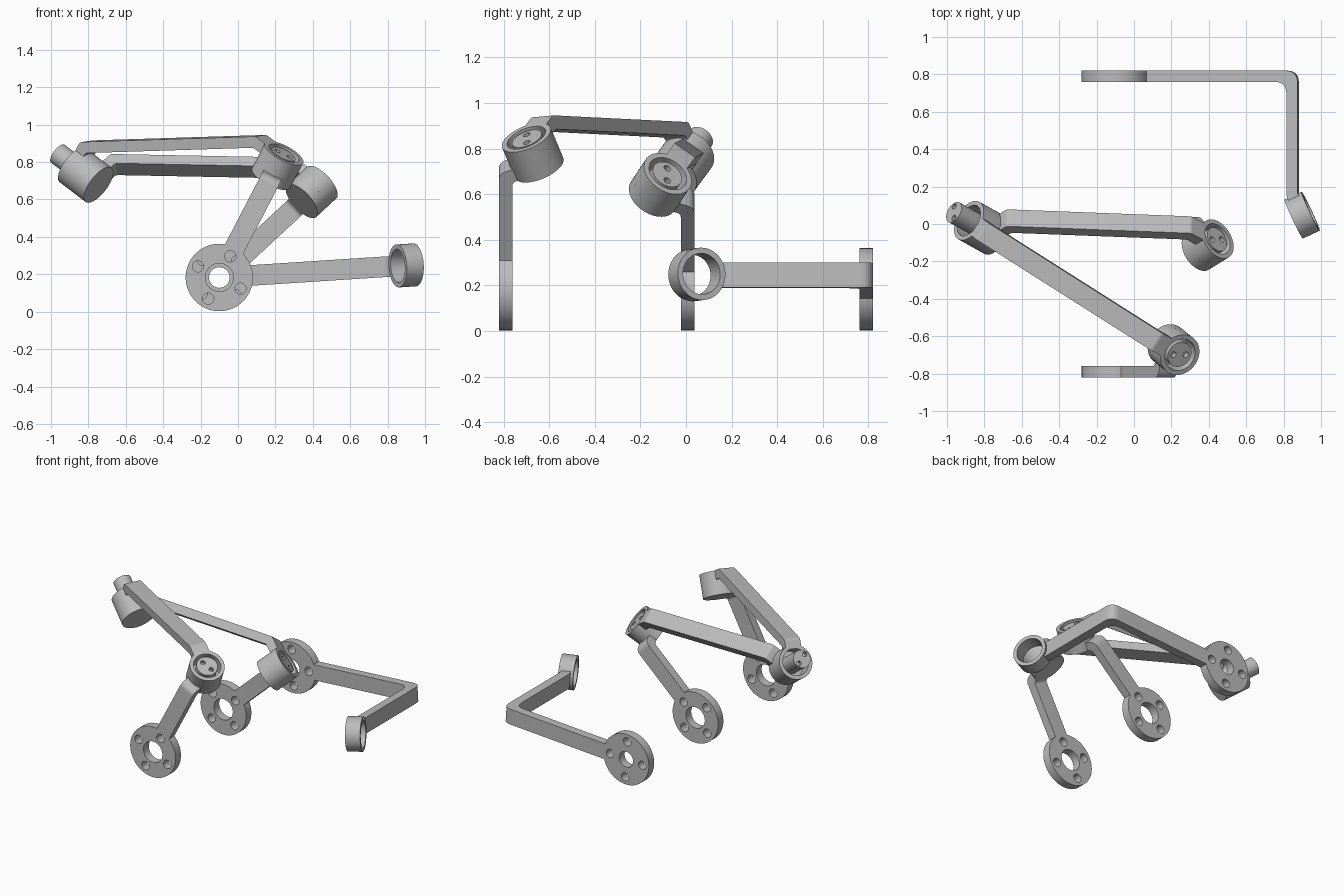
import bpy, bmesh, math
from mathutils import Vector, Matrix

cube = bpy.data.objects.get("Cube")
if cube:
    bpy.data.objects.remove(cube, do_unlink=True)

metal = bpy.data.materials.new("satin grey")
metal.use_nodes = True
metal.diffuse_color = (0.5, 0.5, 0.5, 1)
metal.node_tree.nodes["Principled BSDF"].inputs["Base Color"].default_value = (0.5, 0.5, 0.5, 1)

CENTRE = Vector((-0.1, -0.42, 0.183))   # every joint axis meets here
THICK, WIDTH = 0.06, 0.11               # bar section
HUB, BORE, PIN = 0.115, 0.09, 0.07      # joint radii


def frame(ex, ey, origin):
    ez = ex.cross(ey)
    m = Matrix((ex, ey, ez)).transposed().to_4x4()
    m.translation = origin
    return m


def circle(radius, x=0.0, y=0.0, n=48):
    return [(x + radius * math.cos(2 * math.pi * i / n),
             y + radius * math.sin(2 * math.pi * i / n)) for i in range(n)]


def plate(name, loops, matrix, depth):
    """Extruded flat outline; loops after the first are holes."""
    curve = bpy.data.curves.new(name, 'CURVE')
    curve.dimensions = '2D'
    curve.fill_mode = 'BOTH'
    curve.extrude = depth / 2
    for loop in loops:
        s = curve.splines.new('POLY')
        s.points.add(len(loop) - 1)
        for p, (x, y) in zip(s.points, loop):
            p.co = (x, y, 0, 1)
        s.use_cyclic_u = True
    temp = bpy.data.objects.new(name + "_outline", curve)
    bpy.context.collection.objects.link(temp)
    bpy.context.view_layer.update()
    mesh = bpy.data.meshes.new_from_object(
        temp.evaluated_get(bpy.context.evaluated_depsgraph_get()))
    bpy.data.objects.remove(temp, do_unlink=True)
    bm = bmesh.new()
    bm.from_mesh(mesh)
    bmesh.ops.remove_doubles(bm, verts=bm.verts, dist=0.0002)
    bmesh.ops.recalc_face_normals(bm, faces=bm.faces)
    bm.to_mesh(mesh)
    bm.free()
    mesh.materials.clear()
    mesh.materials.append(metal)
    ob = bpy.data.objects.new(name, mesh)
    bpy.context.collection.objects.link(ob)
    ob.matrix_world = matrix
    bpy.ops.object.select_all(action='DESELECT')
    ob.select_set(True)
    bpy.context.view_layer.objects.active = ob
    bpy.ops.object.shade_smooth_by_angle(angle=math.radians(30))
    return ob


def side(pts, h, radius):
    """One edge of a bent bar: mitred offset with rounded corners."""
    dirs = [(b - a).normalized() for a, b in zip(pts, pts[1:])]
    norms = [Vector((-d.y, d.x)) for d in dirs]
    edge = [pts[0] + norms[0] * h]
    for p, a, b in zip(pts[1:-1], norms, norms[1:]):
        edge.append(p + (a + b) * (h / (1 + a.dot(b))))
    edge.append(pts[-1] + norms[-1] * h)
    out = [edge[0]]
    for i in range(1, len(edge) - 1):
        prev, p, nxt = edge[i - 1:i + 2]
        trim = radius * math.tan(dirs[i - 1].angle(dirs[i]) / 2)
        trim = min(trim, (prev - p).length * 0.45, (nxt - p).length * 0.45)
        a = p + (prev - p).normalized() * trim
        b = p + (nxt - p).normalized() * trim
        for k in range(9):
            t = k / 8
            out.append(a * (1 - t) ** 2 + p * 2 * t * (1 - t) + b * t * t)
    return out + [edge[-1]]


def bar(name, pts, ex, ey, radius):
    pts = [Vector(p) for p in pts]
    loop = side(pts, THICK / 2, radius) + side(pts, -THICK / 2, radius)[::-1]
    plate(name, [[tuple(p) for p in loop]], frame(ex, ey, CENTRE), WIDTH)


def hub(name, axis, across, start, end, loops):
    """Round part between two distances from the centre along an axis."""
    plate(name, loops, frame(across, axis.cross(across), CENTRE + axis * (start + end) / 2),
          end - start)


def pin(name, axis, across, base, floor, top, radius):
    """Solid base with a pin whose end has two small holes."""
    hub(name + "_base", axis, across, base, floor, [circle(HUB)])
    hub(name + "_pin", axis, across, floor, top - 0.03, [circle(radius)])
    hub(name + "_pin_end", axis, across, top - 0.03, top,
        [circle(radius)] + [circle(0.016, s * 0.037, 0, 16) for s in (-1, 1)])


Y = Vector((0, 1, 0))


def base_link(name, angle, lean, level, bore, hub_r, reach=None):
    """Mounting disc and bent arm; returns the joint axis and its cross direction."""
    a = math.radians(angle)
    u = Vector((math.cos(a), 0, math.sin(a)))
    w = Vector((math.sin(a), 0, -math.cos(a)))
    out = math.sqrt(1 - lean * lean)
    axis = u * out + Y * lean
    holes = [circle(0.03, 0.128 * math.cos(k * math.pi / 2), 0.128 * math.sin(k * math.pi / 2), 20)
             for k in range(4)]
    plate(name + "_mount_disc", [circle(0.18, n=64), circle(bore)] + holes,
          frame(u, w, CENTRE + Y * level), THICK)
    # arm leaves the disc radially, then turns square to the joint axis
    c = Vector((out, lean)) * hub_r
    p = Vector((-abs(lean), math.copysign(out, lean)))
    pts = [(0.165, level)]
    if reach:
        pts += [(reach, level), c + p * ((reach - c.x) / p.x)]
    else:
        pts += [c + p * ((level - c.y) / p.y)]
    pts.append(c + p * 0.095)
    bar(name + "_arm", pts, u, Y, 0.065)
    return axis, w


def top_link(name, elbow, top, end, elbow_bend, end_bend, end_r):
    """Bent bar from an elbow ring to the shared end joint."""
    ey = (end - elbow * end.dot(elbow)).normalized()
    r = top - THICK / 2
    bar(name + "_bar", [(r, 0.095), (r, elbow_bend), (end_bend, end_r), (0.095, end_r)],
        elbow, ey, 0.03)
    hub(name + "_elbow_ring", elbow, elbow.cross(ey), top - 0.1, top,
        [circle(HUB), circle(BORE)])


# three links on the common mounting axis
front, front_w = base_link("front", 62.5, -0.35, -0.37, 0.075, 0.67)
middle, middle_w = base_link("middle", 42.8, 0.415, 0.427, 0.075, 0.69)
back, back_w = base_link("back", 3.7, 0.423, 1.21, 0.055, 1.105, reach=0.95)

# elbow pins and the open ring on the back link
pin("front_elbow", front, front_w, 0.64, 0.70, 0.795, PIN)
pin("middle_elbow", middle, middle_w, 0.66, 0.72, 0.815, PIN)
hub("back_ring", back, back_w, 1.055, 1.155, [circle(HUB), circle(BORE)])

# two upper links meeting at the end joint
end = Vector((-0.725, 0.406, 0.556)).normalized()
top_link("front_upper", front, 0.80, end, 0.16, 0.145, 1.05)
top_link("middle_upper", middle, 0.82, end, 0.18, 0.175, 0.92)
end_across = middle.cross(end)
end_across = (end_across - end * end_across.dot(end)).normalized()
hub("end_ring", end, end_across, 0.98, 1.08, [circle(HUB), circle(BORE)])
pin("end_joint", end, end_across, 0.89, 0.98, 1.19, 0.06)
